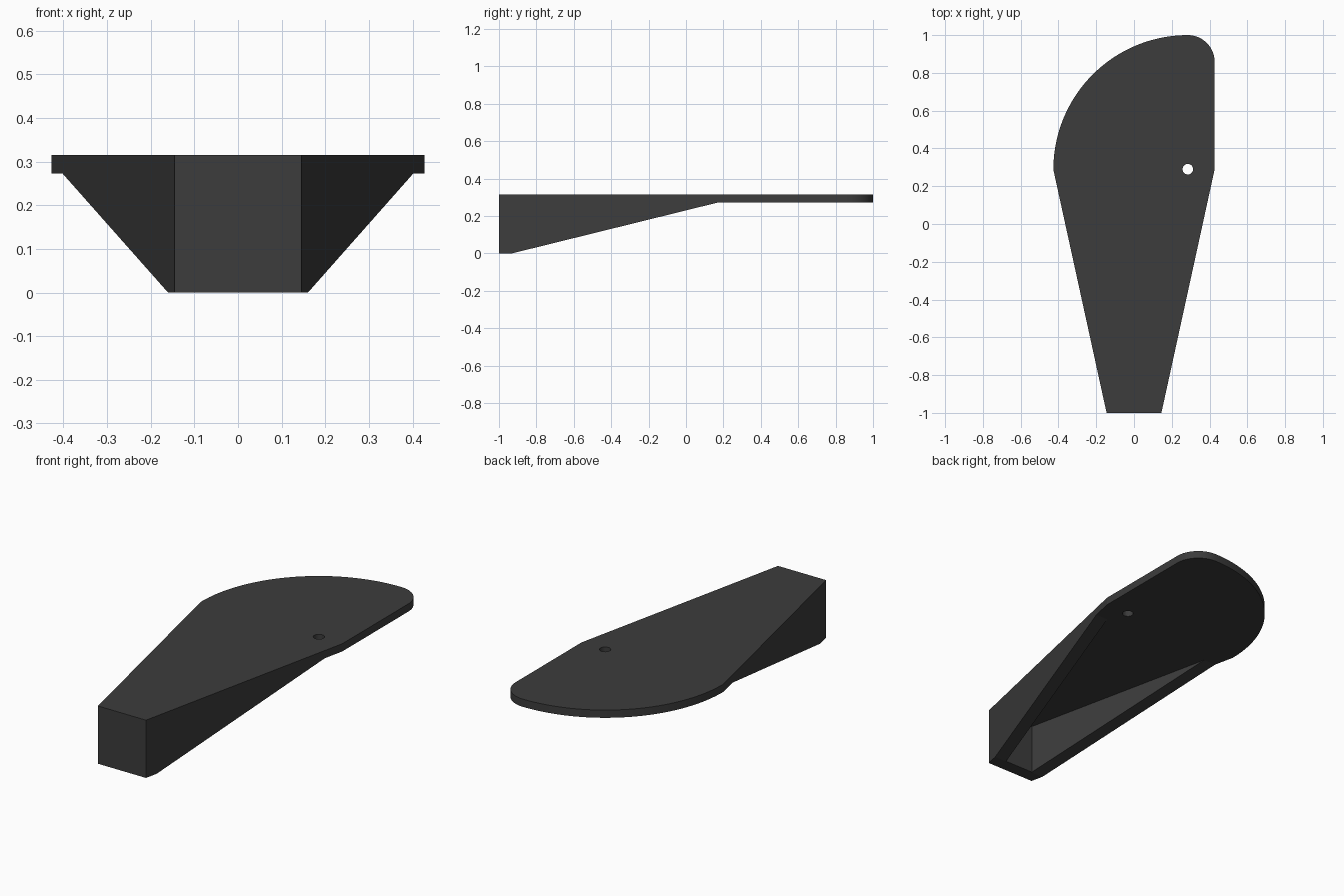
import bpy, bmesh
from math import cos, sin, pi, radians
from mathutils import Vector

if "Cube" in bpy.data.objects:
    bpy.data.objects.remove(bpy.data.objects["Cube"])

TOP, UNDER, WALL = 0.315, 0.273, 0.0735
SLOPE = 0.282 / 1.29                      # side taper, x per y


def half_width(y):
    return 0.145 + (y + 1) * SLOPE


def arc(cx, cy, r, a0, a1, n):
    return [(cx + r * cos(a0 + (a1 - a0) * i / n),
             cy + r * sin(a0 + (a1 - a0) * i / n)) for i in range(n + 1)]


def prism(name, points, direction):
    """Extrude a closed 3D polygon along a direction."""
    bm = bmesh.new()
    face = bm.faces.new([bm.verts.new(p) for p in points])
    ext = bmesh.ops.extrude_face_region(bm, geom=[face])["geom"]
    bmesh.ops.translate(bm, vec=Vector(direction),
                        verts=[v for v in ext if isinstance(v, bmesh.types.BMVert)])
    bmesh.ops.recalc_face_normals(bm, faces=bm.faces[:])
    mesh = bpy.data.meshes.new(name)
    bm.to_mesh(mesh)
    bm.free()
    obj = bpy.data.objects.new(name, mesh)
    bpy.context.collection.objects.link(obj)
    return obj


# Full-height body: tapered front, large rounded back corner, small rounded corner
outline = [(-0.145, -1), (0.145, -1), (0.427, 0.29)]
outline += arc(0.285, 0.858, 0.142, 0, pi / 2, 16)
outline += arc(0.285, 0.288, 0.712, pi / 2, pi, 48)[1:]
body = prism("tapered_bracket", [(x, y, 0) for x, y in outline], (0, 0, TOP))

# Sloped underside, leaving the thin plate at the back
drop = UNDER / 1.105
side = [(-1.0 - 0.34, -0.41 * drop), (0.175, UNDER), (1.5, UNDER), (1.5, -0.41 * drop)]
slope_cutter = prism("slope_cutter", [(-1, y, z) for y, z in side], (2, 0, 0))

# Hollow between the side walls, closed by the front wall
y0, y1 = -1 + 0.071, 0.4
a, b = half_width(y0) - WALL, half_width(y1) - WALL
cavity = [(-a, y0), (a, y0), (b, y1), (-b, y1)]
cavity_cutter = prism("cavity_cutter", [(x, y, -0.2) for x, y in cavity], (0, 0, UNDER + 0.2))

# Pivot hole through the plate
hole = arc(0.285, 0.29, 0.028, 0, 2 * pi, 32)[:-1]
hole_cutter = prism("hole_cutter", [(x, y, -0.2) for x, y in hole], (0, 0, 1))

bpy.context.view_layer.objects.active = body
body.select_set(True)
for cutter in (slope_cutter, cavity_cutter, hole_cutter):
    cutter.hide_render = True
    mod = body.modifiers.new(cutter.name, 'BOOLEAN')
    mod.operation, mod.solver, mod.object = 'DIFFERENCE', 'EXACT', cutter
    bpy.ops.object.modifier_apply(modifier=mod.name)
    bpy.data.objects.remove(cutter)

bpy.ops.object.shade_smooth_by_angle(angle=radians(10))

# Dark grey finish
mat = bpy.data.materials.new("dark_grey")
mat.diffuse_color = (0.045, 0.045, 0.045, 1)
mat.use_nodes = True
mat.node_tree.nodes["Principled BSDF"].inputs["Base Color"].default_value = mat.diffuse_color
body.data.materials.clear()
body.data.materials.append(mat)
